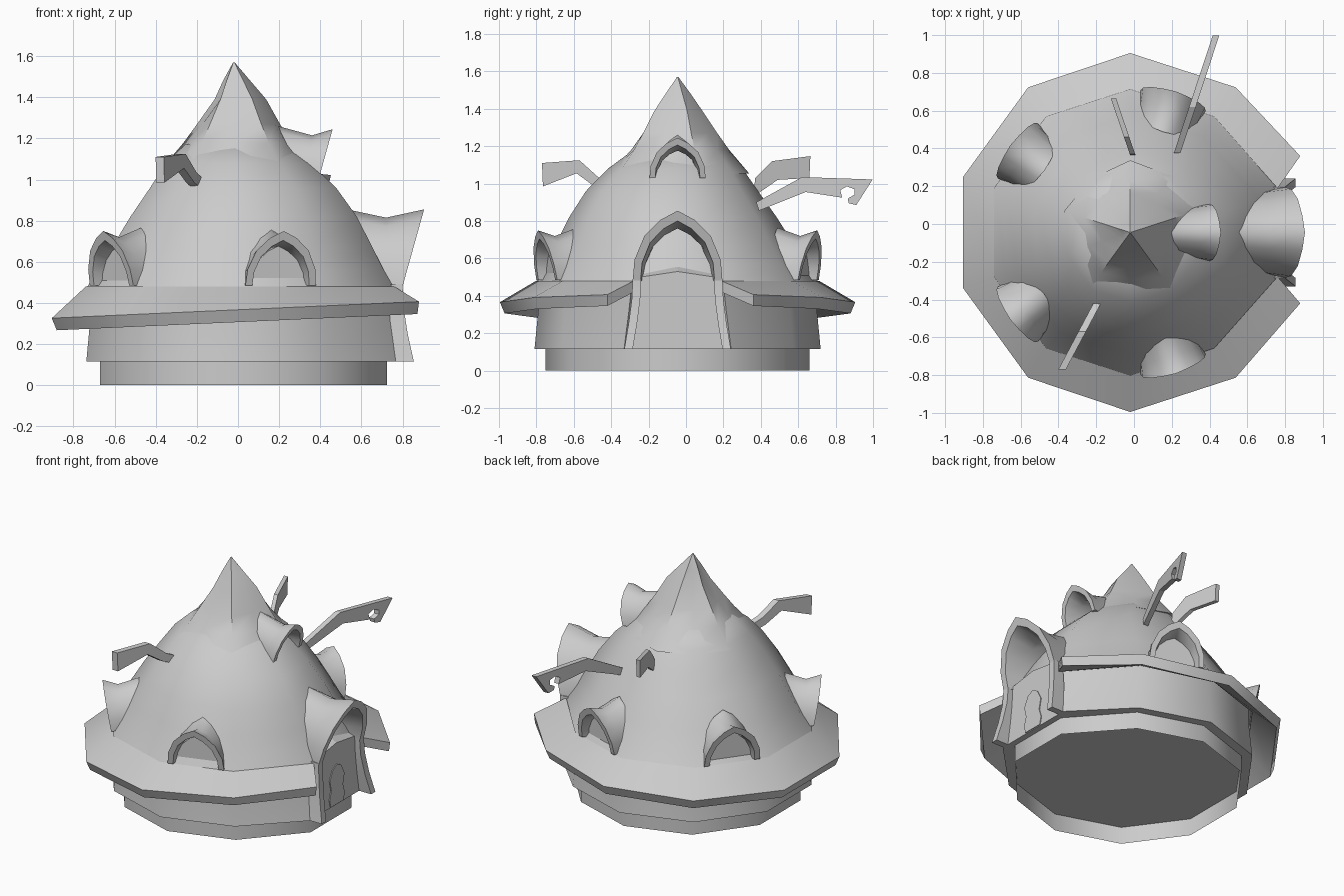
import bpy, bmesh, math

if "Cube" in bpy.data.objects:
    bpy.data.objects.remove(bpy.data.objects["Cube"])

CX, CY = -0.02, -0.045
grey = bpy.data.materials.new("plain_grey")
grey.diffuse_color = (0.6, 0.6, 0.6, 1)
grey.use_nodes = True
grey.node_tree.nodes["Principled BSDF"].inputs["Base Color"].default_value = grey.diffuse_color


def finish(name, bm, smooth=40):
    bmesh.ops.recalc_face_normals(bm, faces=bm.faces)
    me = bpy.data.meshes.new(name)
    bm.to_mesh(me)
    bm.free()
    ob = bpy.data.objects.new(name, me)
    bpy.context.collection.objects.link(ob)
    me.materials.append(grey)
    if smooth:
        bpy.ops.object.select_all(action='DESELECT')
        ob.select_set(True)
        bpy.context.view_layer.objects.active = ob
        bpy.ops.object.shade_smooth_by_angle(angle=math.radians(smooth))
    return ob


def loft(name, rings, caps="ngon", smooth=40):
    """Join closed rings of points; cap as one face, as a strip of quads, or leave open."""
    bm = bmesh.new()
    vs = [[bm.verts.new(p) for p in r] for r in rings]
    n = len(rings[0])
    for a, b in zip(vs, vs[1:]):
        for i in range(n):
            j = (i + 1) % n
            bm.faces.new((a[i], a[j], b[j], b[i]))
    for ring in (vs[0], vs[-1]):
        if caps == "ngon":
            bm.faces.new(ring)
        elif caps == "strip":
            for i in range(n // 2 - 1):
                bm.faces.new((ring[i], ring[i + 1], ring[n - 2 - i], ring[n - 1 - i]))
    return finish(name, bm, smooth)


def slab(name, outline, place, t, smooth=0):
    """Flat outline (u, v), mapped by place(u, v, offset), with thickness t."""
    return loft(name, [[place(u, v, s * t / 2) for u, v in outline] for s in (-1, 1)], smooth=smooth)


def polar(r, deg, z):
    a = math.radians(deg)
    return (CX + r * math.cos(a), CY + r * math.sin(a), z)


ANGLES = [18 + 36 * k for k in range(10)]   # corners; the door faces 0 degrees


def decagon(r, z, bulge=0.0, spread=0.0, sx=0.0, sy=0.0):
    """Ten-sided ring whose two corners beside the door are pushed out."""
    pts = []
    for k, a in enumerate(ANGLES):
        x, y, _ = polar(r, a, z)
        x, y = x + sx, y + sy
        if k in (0, 9):
            x += bulge
            y += spread if k == 0 else -spread
        pts.append((x, y, z))
    return pts


def wall_ring(r, z, bulge, spread):
    """Wall ring with a recess behind the door posts."""
    pts = decagon(r, z, bulge, spread, 0.01)
    return pts + [(0.70, CY - 0.235, z), (0.70, CY + 0.235, z)]


# Hollow base plinth and the wall, whose underside is the floor
loft("base", [decagon(0.705, z, 0.055, 0, 0.02) for z in (0, 0.116)], caps="open", smooth=50)
loft("wall", [wall_ring(0.765, 0.115, 0.05, 0.05), wall_ring(0.745, 0.32, 0.04, 0.03),
              wall_ring(0.74, 0.47, 0.04, 0.015)])

# Domed roof, leaning a little
loft("roof", [decagon(r, z, b, 0, s, -s) for r, z, b, s in (
    (0.757, 0.47, 0.06, 0), (0.70, 0.56, 0.055, 0.008), (0.64, 0.67, 0.05, 0.015),
    (0.555, 0.82, 0.045, 0.025), (0.46, 0.96, 0.03, 0.03), (0.36, 1.08, 0.015, 0.012),
    (0.25, 1.17, 0.0, 0.0))], smooth=50)

# Crumpled peak, leaning towards the door side
peak = []
for r, z, fold, lean in ((0.372, 1.055, 0.010, 0.015), (0.262, 1.18, 0.014, 0.02),
                         (0.198, 1.27, 0.014, 0.025), (0.118, 1.39, 0.014, 0.035),
                         (0.062, 1.48, 0.008, 0.015), (0.004, 1.57, 0, 0)):
    ring = []
    for k, a in enumerate(ANGLES):
        rr = r + fold * (-1) ** k + lean * math.cos(math.radians(a))
        ring.append(polar(rr, a, z))
    peak.append(ring)
loft("peak", peak, smooth=40)

# Sloping brim, open at the door
inner = decagon(0.757, 0.48, 0.06)
brim = []
for k, a in enumerate(ANGLES):
    pts = []
    for r, dz in ((0.95, 0), (0.925, -0.06)):
        ox, oy, _ = polar(r, a, 0)
        ox += 0.018 if a > 90 and a < 270 else 0
        if k in (0, 9):
            ox, oy = 0.88 + (r - 0.95) * 0.3, (0.36 if k == 0 else -0.42)
        pts.append((ox, oy, 0.367 + 0.045 * ox + dz))
    ix, iy, iz = inner[k]
    brim.append([pts[0], (ix, iy, iz), (ix, iy, iz - 0.06), pts[1]])
loft("brim", brim)

# Pointed hoods: flared sections (foot radius, apex radius, half width, apex height)
ARCH = ((1, 0), (0.96, 0.3), (0.74, 0.64), (0.38, 0.87), (0, 1))
OUTLINE = list(ARCH) + [(-u, v) for u, v in ARCH[-2::-1]]


def turned(deg):
    """Mapping from (sideways, height, radius) to a place around the middle."""
    ca, sa = math.cos(math.radians(deg)), math.sin(math.radians(deg))
    return lambda u, v, r: (CX + r * ca - u * sa, CY + r * sa + u * ca, v)


def hood(name, deg, z0, t, sections):
    put, out = turned(deg), []
    for r0, r1, w, h in sections:
        ring = [(u * w, v * h) for u, v in OUTLINE]
        ring += [(u * (w - t), v * (h - t * 1.3)) for u, v in OUTLINE[::-1]]
        out.append([put(u, z0 + v, r0 + (r1 - r0) * v / h) for u, v in ring])
    return loft(name, out, caps="strip", smooth=60)


for i, deg in enumerate((72, 144, 216, 288)):
    hood(f"window_hood_{i + 1}", deg, 0.485, 0.035, (
        (0.735, 0.785, 0.18, 0.265), (0.685, 0.69, 0.168, 0.235), (0.60, 0.56, 0.155, 0.28)))
    # Upright pane standing on a low sill inside the hood
    put = turned(deg)
    slab(f"window_pane_{i + 1}", [(u * 0.14, 0.49 + v * 0.19) for u, v in OUTLINE],
         lambda u, v, o: put(u, v, 0.665 + o), 0.06)
hood("upper_window_hood", 0, 1.03, 0.03, (
    (0.42, 0.48, 0.15, 0.215), (0.35, 0.38, 0.14, 0.185), (0.26, 0.215, 0.12, 0.23)))
hood("door_hood", 0, 0.48, 0.042, (
    (0.82, 0.925, 0.24, 0.375), (0.735, 0.74, 0.225, 0.335), (0.60, 0.575, 0.20, 0.37)))

# Door posts spreading outward at the foot (front x, outer offset, height)
for side in (-1, 1):
    posts = []
    for xf, w, z in ((0.855, 0.285, 0.115), (0.825, 0.262, 0.25), (0.805, 0.245, 0.38), (0.80, 0.24, 0.49)):
        ys = [CY + side * (w - d) for d in (0, 0.045)]
        posts.append([(0.69, ys[0], z), (xf, ys[0], z), (xf, ys[1], z), (0.69, ys[1], z)])
    loft("door_post_" + ("right" if side > 0 else "left"), posts)

# Panel with a sloping top between the posts, with a wavy little door on it
loft("door_panel", [[(x, CY + u, v + (dz if v > 0.2 else 0)) for u, v in (
    (-0.25, 0.115), (0.25, 0.115), (0.20, 0.50), (0, 0.53), (-0.20, 0.50))]
    for x, dz in ((0.765, 0), (0.66, 0.05))], smooth=0)
half = [(0.068, 0.12), (0.08, 0.17), (0.062, 0.23), (0.078, 0.3), (0.045, 0.365)]
slab("door", half + [(0, 0.39)] + [(-u, v) for u, v in half[::-1]],
     lambda u, v, o: (0.766 + o, CY + u, v), 0.009)


# Crooked boards sticking out of the roof: side outline in y and z, x follows y
def board(name, y0, x0, slope, t, outline):
    slab(name, outline, lambda y, z, o: (x0 + slope * (y - y0) + o, y, z), t)


board("front_board", -0.42, -0.195, 0.53, 0.04, [
    (-0.77, 1.11), (-0.57, 1.125), (-0.47, 1.035), (-0.42, 1.01),
    (-0.42, 0.955), (-0.49, 0.985), (-0.585, 1.055), (-0.765, 0.985)])
board("back_board", 0.375, -0.01, -0.34, 0.028, [
    (0.37, 1.03), (0.46, 1.12), (0.665, 1.147), (0.66, 1.03), (0.49, 1.02), (0.36, 0.93)])
board("long_board", 0.38, 0.23, 0.33, 0.035, [
    (0.375, 0.90), (0.62, 1.035), (0.998, 1.022), (0.91, 0.885), (0.87, 0.895),
    (0.865, 0.92), (0.90, 0.94), (0.90, 0.97), (0.86, 0.985), (0.825, 0.965),
    (0.835, 0.925), (0.64, 0.955), (0.39, 0.855)])
